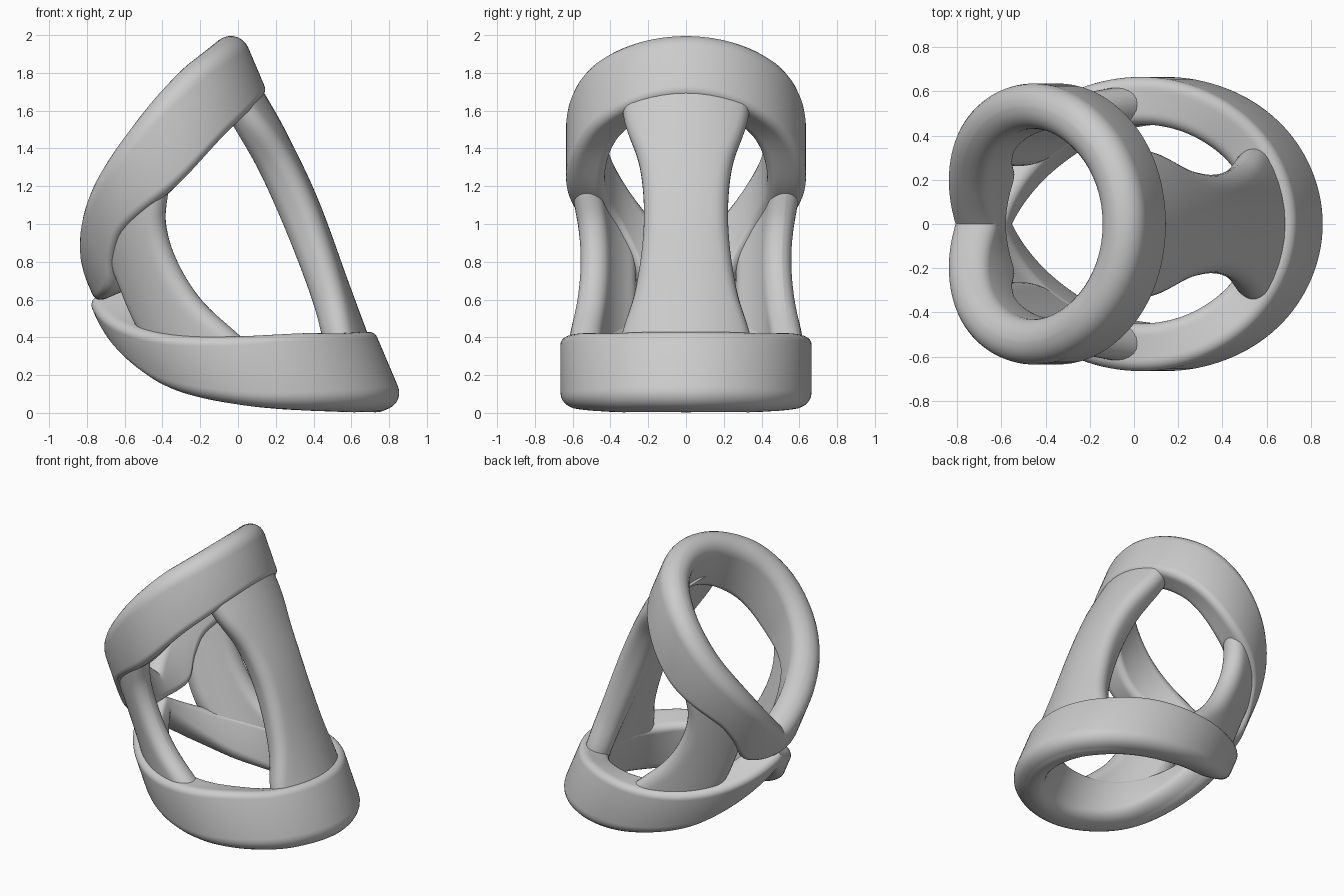
import bpy, bmesh, math
from mathutils import Vector

cube = bpy.data.objects.get("Cube")
if cube:
    bpy.data.objects.remove(cube, do_unlink=True)

mat = bpy.data.materials.new("light_grey")
mat.use_nodes = True
grey = (0.6, 0.6, 0.6, 1)
mat.diffuse_color = grey
mat.node_tree.nodes["Principled BSDF"].inputs["Base Color"].default_value = grey

# Leaning tube frame that every part is wrapped on
ORIGIN = Vector((-0.07, 0, 0.6))
AXIS = Vector((-0.39, 0, 0.92)).normalized()
SIDE = Vector((AXIS.z, 0, -AXIS.x))
BACK = Vector((0, 1, 0))


def on_tube(angle, radius, height):
    return (ORIGIN + AXIS * height + SIDE * (radius * math.cos(angle))
            + BACK * (radius * math.sin(angle)))


def curve(points, x):
    """Smooth curve through (x, y) points."""
    def slope(i):
        a, b = points[max(i - 1, 0)], points[min(i + 1, len(points) - 1)]
        return (b[1] - a[1]) / (b[0] - a[0])
    i = 0
    while i < len(points) - 2 and x > points[i + 1][0]:
        i += 1
    (x0, y0), (x1, y1) = points[i], points[i + 1]
    d = x1 - x0
    t = (x - x0) / d
    return ((2*t**3 - 3*t**2 + 1) * y0 + (t**3 - 2*t**2 + t) * d * slope(i)
            + (3*t**2 - 2*t**3) * y1 + (t**3 - t**2) * d * slope(i + 1))


def rounded_box(u0, u1, v0, v1, r_low, r_high, steps=6, fill=10):
    """Section outline; r_low rounds the v0 corners, r_high the v1 corners."""
    corners = []
    for k, (u, v, su, sv, r) in enumerate((
            (u1, v1, -1, -1, r_high), (u0, v1, 1, -1, r_high),
            (u0, v0, 1, 1, r_low), (u1, v0, -1, 1, r_low))):
        corners.append([])
        for j in range(steps + 1):
            a = math.pi / 2 * (k + j / steps)
            corners[k].append(Vector((u + su * r + r * math.cos(a),
                                      v + sv * r + r * math.sin(a))))
    out = []
    for k, corner in enumerate(corners):
        out += corner
        if k % 2 == 0:      # long sides get extra points so they can bend
            after = corners[k + 1][0]
            out += [corner[-1].lerp(after, j / fill) for j in range(1, fill)]
    return out


def loft(name, sections, closed):
    bm = bmesh.new()
    rows = [[bm.verts.new(p) for p in s] for s in sections]
    pairs = list(zip(rows, rows[1:]))
    if closed:
        pairs.append((rows[-1], rows[0]))
    else:
        bm.faces.new(rows[0])
        bm.faces.new(rows[-1])
    for a, b in pairs:
        for i in range(len(a)):
            j = (i + 1) % len(a)
            bm.faces.new((a[i], a[j], b[j], b[i]))
    bmesh.ops.recalc_face_normals(bm, faces=bm.faces)
    mesh = bpy.data.meshes.new(name)
    bm.to_mesh(mesh)
    bm.free()
    mesh.materials.append(mat)
    obj = bpy.data.objects.new(name, mesh)
    bpy.context.collection.objects.link(obj)
    bpy.ops.object.select_all(action='DESELECT')
    obj.select_set(True)
    bpy.context.view_layer.objects.active = obj
    bpy.ops.object.shade_smooth_by_angle(angle=math.radians(40))


def ring(name, low, high, r_in, r_out, round_low, round_high, count=128):
    # Mirror the second point so the curve is level at the long side
    low, high = ([(-t[1][0], t[1][1])] + t for t in (low, high))
    sections = []
    for i in range(count):
        deg = 360 * i / count
        fold = min(deg, 360 - deg)
        box = rounded_box(r_in, r_out, curve(low, fold), curve(high, fold),
                          round_low, round_high)
        sections.append([on_tube(math.radians(deg), r, h) for r, h in box])
    loft(name, sections, True)


def strut(name, start, end, r_in, outer, sign=1, count=40):
    sections = []
    h0, h1 = start[0][0], start[-1][0]
    for i in range(count + 1):
        h = h0 + (h1 - h0) * i / count
        r_out = curve(outer, h)
        mid = (r_in + r_out) / 2
        a0, a1 = (math.radians(curve(t, h)) * mid for t in (start, end))
        box = rounded_box(a0, a1, r_in, r_out, 0.08, 0.08)
        sections.append([on_tube(sign * a / mid, r, h) for a, r in box])
    loft(name, sections, False)


# Two slanted rings that meet in a pointed tip
ring("upper_ring",
     [(0, .91), (50, .82), (90, .655), (126, .54), (140, .42), (150, .29),
      (162, .255), (180, .25)],
     [(0, 1.28), (50, 1.23), (77, 1.145), (106, 1.0), (136, .82), (162, .62), (180, .47)],
     .43, .635, .05, .1)
ring("lower_ring",
     [(0, -.87), (35, -.83), (60, -.755), (85, -.65), (105, -.54), (135, -.34),
      (155, -.15), (180, .1)],
     [(0, -.45), (35, -.41), (60, -.325), (95, -.19), (130, -.02), (180, .28)],
     .45, .665, .09, .05)

# Waisted strut on the long side
half = [(-.6, 39), (-.43, 37), (-.2, 28.5), (.05, 23.5), (.3, 22), (.55, 25),
        (.8, 34), (1, 39)]
strut("long_strut", [(h, -a) for h, a in half], half, .455,
      [(-.6, .62), (-.2, .638), (.3, .662), (.7, .645), (1, .61)])

# Mirrored side struts
for label, sign in (("front", -1), ("back", 1)):
    strut(label + "_side_strut",
          [(-.32, 84), (-.17, 92), (.06, 103), (.3, 107), (.5, 104), (.67, 94), (.8, 88)],
          [(-.32, 126), (-.17, 139), (.06, 148), (.3, 149), (.5, 147), (.67, 139), (.8, 125)],
          .455, [(-.32, .63), (.25, .61), (.8, .615)], sign)
